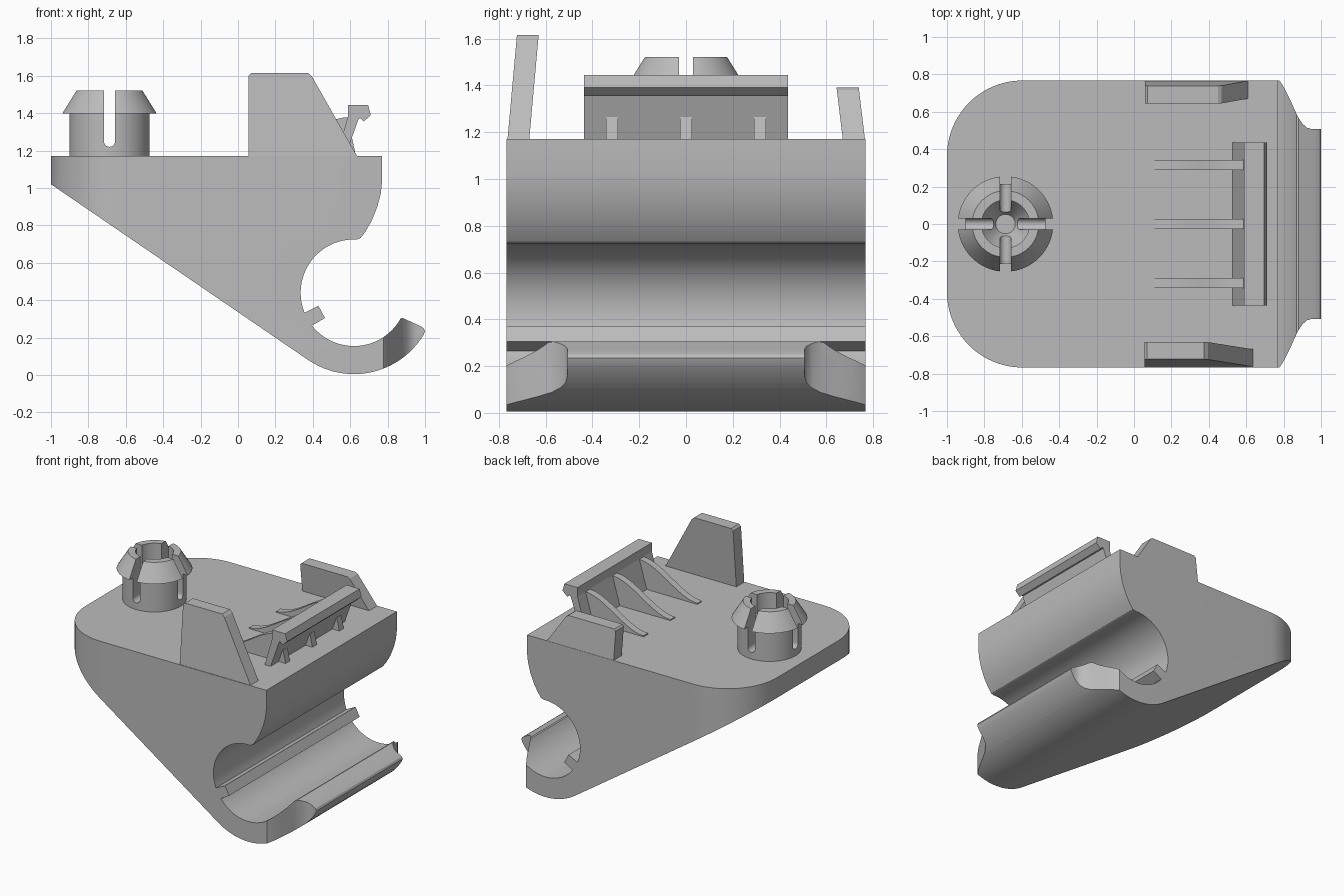
import bpy, bmesh
from math import sin, cos, radians, pi
from mathutils import Matrix, Vector

cube = bpy.data.objects.get("Cube")
if cube:
    bpy.data.objects.remove(cube, do_unlink=True)

grey = bpy.data.materials.new("plain grey")
grey.use_nodes = True
grey.diffuse_color = (0.5, 0.5, 0.5, 1)
grey.node_tree.nodes["Principled BSDF"].inputs["Base Color"].default_value = (0.5, 0.5, 0.5, 1)

TOP = 1.17          # height of the flat deck
HALF = 0.767        # half of the body width


def finish(name, bm):
    bmesh.ops.recalc_face_normals(bm, faces=bm.faces)
    mesh = bpy.data.meshes.new(name)
    bm.to_mesh(mesh)
    bm.free()
    mesh.materials.append(grey)
    ob = bpy.data.objects.new(name, mesh)
    bpy.context.collection.objects.link(ob)
    return ob


def prism(name, pts, start, end, axis="y", lean=0):
    """Extrude a closed profile along an axis; lean shears y with height."""
    place = {"x": lambda a, b, c: (c, a, b),
             "y": lambda a, b, c: (a, c, b),
             "z": lambda a, b, c: (a, b, c)}[axis]
    bm = bmesh.new()
    face = bm.faces.new([bm.verts.new(place(a, b, start)) for a, b in pts])
    ext = bmesh.ops.extrude_face_region(bm, geom=[face])["geom"]
    move = Vector(place(0, 0, end - start))
    bmesh.ops.translate(bm, vec=move, verts=[g for g in ext if isinstance(g, bmesh.types.BMVert)])
    for v in bm.verts:
        v.co.y += lean * (v.co.z - TOP)
    return finish(name, bm)


def revolve(name, profile, x, steps=64):
    bm = bmesh.new()
    verts = [bm.verts.new((r, 0, z)) for r, z in profile]
    edges = [bm.edges.new(p) for p in zip(verts, verts[1:])]
    bmesh.ops.spin(bm, geom=verts + edges, cent=(0, 0, 0), axis=(0, 0, 1),
                   angle=2 * pi, steps=steps)
    bmesh.ops.remove_doubles(bm, verts=bm.verts, dist=0.0001)
    bmesh.ops.transform(bm, matrix=Matrix.Translation((x, 0, 0)), verts=bm.verts)
    return finish(name, bm)


def arc(cx, cz, r, a0, a1, n):
    return [(cx + r * cos(radians(a0 + (a1 - a0) * i / n)),
             cz + r * sin(radians(a0 + (a1 - a0) * i / n))) for i in range(n + 1)]


def boolean(ob, cutter, operation):
    mod = ob.modifiers.new("cut", "BOOLEAN")
    mod.object, mod.operation, mod.solver = cutter, operation, "EXACT"
    bpy.context.view_layer.update()
    dg = bpy.context.evaluated_depsgraph_get()
    mesh = bpy.data.meshes.new_from_object(ob.evaluated_get(dg))
    ob.modifiers.clear()
    ob.data = mesh
    bpy.data.objects.remove(cutter, do_unlink=True)


def smooth(ob):
    bpy.ops.object.select_all(action="DESELECT")
    ob.select_set(True)
    bpy.context.view_layer.objects.active = ob
    bpy.ops.object.shade_smooth_by_angle(angle=radians(30))


# Wedge body with round pipe seat, key ridge and curled lip
CX, CZ = 0.62, 0.44
side = [(-1, 1.02), (-1, TOP), (0.77, TOP)]
side += [(0.77, 1.03), (0.763, 0.97), (0.745, 0.9), (0.715, 0.825), (0.68, 0.765), (0.655, 0.732), (0.635, 0.725)]
side += arc(CX, CZ, 0.285, 90, 202, 28)
side += [(0.43, 0.37), (0.465, 0.305)]
side += arc(CX, CZ, 0.285, 218, 331, 28)
side += [(0.88, 0.305), (0.975, 0.262), (0.993, 0.25), (1.0, 0.235)]
side += arc(CX, CZ, 0.435, -31, -124, 24)
body = prism("body", side, -HALF, HALF)

# Plan outline: rounded rear corners and a narrowed lip
edge = [(1.01, 0.507), (0.95, 0.507), (0.925, 0.515), (0.9, 0.537), (0.875, 0.575),
        (0.83, 0.675), (0.805, 0.725), (0.785, 0.757), (0.768, 0.78)]
corner = [(-0.6, 0.78)] + arc(-0.597, HALF - 0.403, 0.403, 90, 180, 20)
half = edge + corner
outline = half + [(x, -y) for x, y in reversed(half)]
boolean(body, prism("plan_cutter", outline, -0.1, 1.3, "z"), "INTERSECT")
smooth(body)

# Leaning guide tabs on both sides
prism("front_tab", [(0.055, TOP - 0.005), (0.055, 1.6), (0.07, 1.615), (0.375, 1.615),
                    (0.395, 1.597), (0.64, TOP - 0.005)], -0.763, -0.67, lean=0.09)
prism("back_tab", [(0.06, TOP - 0.005), (0.06, 1.378), (0.072, 1.39), (0.45, 1.39),
                   (0.467, 1.38), (0.612, TOP - 0.005)], 0.67, 0.765, lean=-0.12)

# Leaning clip wall with hooked head
prism("clip_wall", [(0.525, TOP - 0.005), (0.587, 1.38), (0.587, 1.445), (0.695, 1.445), (0.71, 1.39),
                    (0.672, 1.355), (0.657, 1.372), (0.645, 1.37), (0.572, TOP - 0.005)], -0.437, 0.437)

# Curved ribs behind the wall and small gussets in front of it
curve = []
for i in range(17):
    t = i / 16
    curve.append((0.11 + 0.48 * t, TOP + 0.008 + 0.2 * t * t * (3 - 2 * t)))
rib = [(0.11, TOP - 0.005)] + curve + [(0.53, TOP - 0.005)]
gusset = [(0.55, TOP - 0.005), (0.585, 1.265), (0.61, 1.265), (0.632, TOP - 0.005)]
for label, y in (("front", -0.316), ("middle", 0), ("back", 0.316)):
    smooth(prism(label + "_rib", rib, y - 0.026, y + 0.026))
    prism(label + "_gusset", gusset, y - 0.026, y + 0.026)

# Snap post: hollow stem with a tapered head, split by crossed slots
PX = -0.687
post = revolve("snap_post", [(0, TOP - 0.01), (0.215, TOP - 0.01), (0.215, 1.397), (0.255, 1.397),
                             (0.178, 1.522), (0.128, 1.522), (0.128, 1.32), (0.052, 1.2), (0, 1.2)], PX)
slot = arc(0, 1.25, 0.03, 180, 360, 12) + [(0.03, 1.6), (-0.03, 1.6)]
boolean(post, prism("slot_cutter", [(x + PX, z) for x, z in slot], -0.4, 0.4), "DIFFERENCE")
boolean(post, prism("slot_cutter", slot, PX - 0.4, PX + 0.4, "x"), "DIFFERENCE")
smooth(post)
